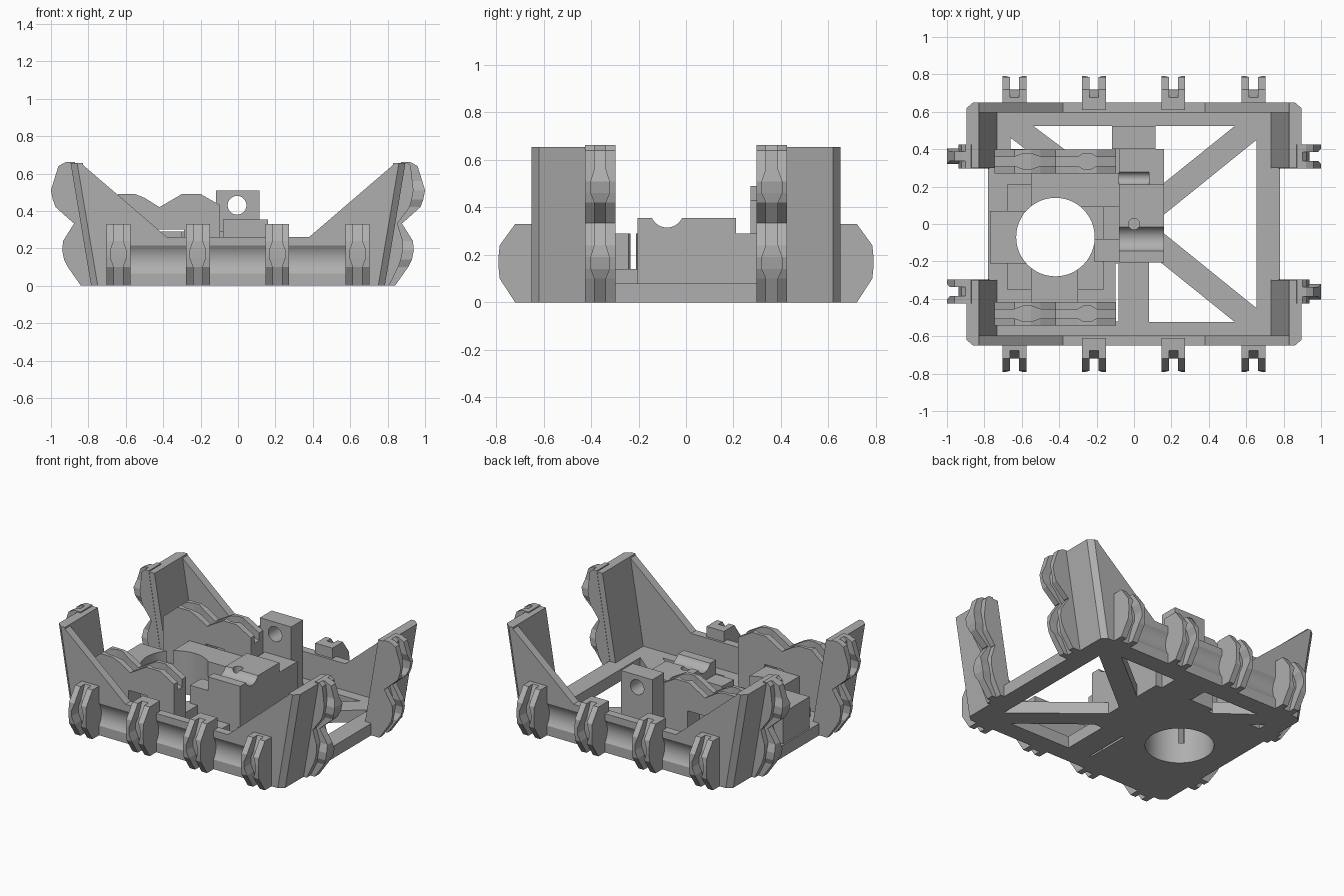
import bpy, bmesh, math
from mathutils import Matrix

if "Cube" in bpy.data.objects:
    bpy.data.objects.remove(bpy.data.objects["Cube"])

GREY = (0.43, 0.43, 0.43, 1)
grey = bpy.data.materials.new("plain grey")
grey.use_nodes = True
grey.diffuse_color = GREY
grey.node_tree.nodes["Principled BSDF"].inputs["Base Color"].default_value = GREY


def finish(name, bm):
    bmesh.ops.recalc_face_normals(bm, faces=bm.faces[:])
    mesh = bpy.data.meshes.new(name)
    bm.to_mesh(mesh)
    bm.free()
    mesh.materials.append(grey)
    ob = bpy.data.objects.new(name, mesh)
    bpy.context.scene.collection.objects.link(ob)
    return ob


def loft(name, rings):
    """Skin a row of matching rings and cap both ends."""
    bm = bmesh.new()
    rows = [[bm.verts.new(p) for p in ring] for ring in rings]
    n = len(rows[0])
    for a, b in zip(rows, rows[1:]):
        for i in range(n):
            j = (i + 1) % n
            bm.faces.new((a[i], a[j], b[j], b[i]))
    bm.faces.new(rows[0])
    bm.faces.new(rows[-1])
    return finish(name, bm)


def slab(name, outline, z0, z1):
    return loft(name, [[(x, y, z) for x, y in outline] for z in (z0, z1)])


def box(name, x0, x1, y0, y1, z0, z1):
    return slab(name, [(x0, y0), (x1, y0), (x1, y1), (x0, y1)], z0, z1)


def rod(name, centre, radius, length, axis):
    bm = bmesh.new()
    turn = {"x": Matrix.Rotation(math.pi / 2, 4, "Y"),
            "y": Matrix.Rotation(math.pi / 2, 4, "X"), "z": Matrix()}[axis]
    bmesh.ops.create_cone(bm, cap_ends=True, segments=48, radius1=radius, radius2=radius,
                          depth=length, matrix=Matrix.Translation(centre) @ turn)
    return finish(name, bm)


def cut(ob, *cutters):
    for c in cutters:
        m = ob.modifiers.new("cut", "BOOLEAN")
        m.operation, m.solver, m.object = "DIFFERENCE", "EXACT", c
    bpy.context.view_layer.update()
    mesh = bpy.data.meshes.new_from_object(
        ob.evaluated_get(bpy.context.evaluated_depsgraph_get()))
    ob.modifiers.clear()
    ob.data = mesh
    for c in cutters:
        bpy.data.objects.remove(c)
    mesh.shade_smooth()
    mesh.set_sharp_from_angle(angle=math.radians(30))


def clip(name, stations, place, female, half=0.064):
    """Snap clip: stations are (along, root, tip, swell); place maps across/out/along to space."""
    def part(label, span, top):
        rings = []
        for t, root, tip, swell in stations:
            a, b = span(swell)
            d = root + (tip - root) * top
            rings.append([place(u, v, t) for u, v in ((a, root), (b, root), (b, d), (a, d))])
        loft(name + label, rings)

    part("_base", lambda s: (-half, half), 0.6)
    if female:
        for side, label in ((-1, "_prong_a"), (1, "_prong_b")):
            part(label, lambda s: (side * (0.024 + 0.018 * s), side * half), 1)
    else:
        part("_tongue", lambda s: (-0.025 - 0.016 * s, 0.025 + 0.016 * s), 1)


# Base plate with triangular openings
base = box("base_plate", -0.78, 0.78, -0.62, 0.62, 0, 0.08)
openings = [
    [(0.10, -0.08), (0.16, -0.05), (0.655, -0.45), (0.655, 0.45), (0.16, 0.05), (0.10, 0.08)],
    [(0.08, 0.155), (0.54, 0.525), (0.08, 0.525)],
    [(0.08, -0.155), (0.54, -0.525), (0.08, -0.525)],
    [(-0.54, 0.525), (-0.10, 0.525), (-0.10, 0.36), (-0.32, 0.36)],
    [(-0.66, 0.46), (-0.66, 0.40), (-0.58, 0.40)],
]
cut(base, *[slab("opening", o, -0.1, 0.2) for o in openings],
    rod("bore", (-0.42, -0.07, 0), 0.21, 1, "z"),
    box("slot", -0.098, -0.083, -0.52, -0.21, -0.1, 0.2))

# Side walls, with a shallow groove along the outside
half_wall = [(0.73, 0), (0.84, 0.655), (0.38, 0.26)]
profile = half_wall + [(-x, z) for x, z in reversed(half_wall)]
for s, side in ((-1, "front"), (1, "back")):
    wall = loft(side + "_wall", [[(x, s * y, z) for x, z in profile] for y in (0.595, 0.65)])
    cut(wall, rod("groove", (0, s * 0.75, 0.14), 0.125, 1.3, "x"))

# Leaning corner plates
plan = [(0.83, 0.30), (0.895, 0.30), (0.895, 0.62), (0.86, 0.65), (0.83, 0.65)]
for sx, a in ((-1, "right"), (1, "left")):
    for sy, b in ((-1, "front"), (1, "back")):
        loft(f"{b}_{a}_corner_plate", [[(sx * (x - d), sy * y, z) for x, y in plan]
                                       for z, d in ((0, 0.11), (0.655, 0))])

# Clips along the front and back walls
wall_clip = [(0, 0.61, 0.72, 0), (0.10, 0.61, 0.785, 0), (0.15, 0.61, 0.79, 1),
             (0.19, 0.61, 0.79, 1), (0.24, 0.61, 0.785, 0), (0.33, 0.61, 0.72, 0)]
for sy, side in ((-1, "front"), (1, "back")):
    for i, cx in enumerate((-0.64, -0.215, 0.21, 0.64)):
        clip(f"{side}_clip_{i + 1}", wall_clip,
             lambda u, d, t: (cx + u, sy * d, t), True)


# Paired clips on the corner plates, prongs and tongues on opposite diagonals
def lean(z):
    return 0.76 + 0.168 * z


lower = [(0, 0.84, 0), (0.10, 0.91, 0), (0.14, 0.93, 1), (0.19, 0.94, 1),
         (0.24, 0.935, 0), (0.335, 0.875, 0)]
upper = [(0.335, 0.88, 0), (0.42, 0.975, 0), (0.46, 0.99, 1), (0.51, 1.0, 1),
         (0.56, 0.985, 0), (0.64, 0.96, 0), (0.662, 0.92, 0)]
for sx, a in ((-1, "right"), (1, "left")):
    for sy, b in ((-1, "front"), (1, "back")):
        for level, rows in (("lower", lower), ("upper", upper)):
            clip(f"{b}_{a}_{level}_clip", [(z, lean(z), tip, k) for z, tip, k in rows],
                 lambda u, d, t: (sx * d, sy * 0.362 + u, t), sx * sy > 0)

# Upright clip rails on either side of the round bore, on short posts
rail = [(-0.745, 0.30, 0.40, 0), (-0.64, 0.30, 0.49, 0), (-0.59, 0.30, 0.49, 1),
        (-0.55, 0.30, 0.49, 1), (-0.50, 0.30, 0.47, 0), (-0.42, 0.30, 0.42, 0),
        (-0.30, 0.30, 0.49, 0), (-0.27, 0.30, 0.49, 1), (-0.23, 0.30, 0.49, 1),
        (-0.20, 0.30, 0.49, 0), (-0.095, 0.30, 0.43, 0)]
for cy, side in ((-0.48, "front"), (0.335, "back")):
    clip(side + "_rail", rail, lambda u, d, t: (t, cy + u, d), True)
    box(side + "_rail_outer_post", -0.745, -0.43, cy - 0.064, cy + 0.064, 0, 0.301)
    box(side + "_rail_inner_post", -0.29, -0.095, cy - 0.064, cy + 0.064, 0, 0.301)

# Cradle blocks around the round bore
blocks = [
    ("cradle_step", -0.68, -0.16, -0.35, 0.21, 0.07, 0.14),
    ("cradle_end", -0.77, -0.55, -0.21, 0.07, 0.07, 0.29),
    ("cradle_back", -0.55, -0.08, 0.09, 0.272, 0.07, 0.29),
    ("cradle_front", -0.55, -0.30, -0.42, -0.22, 0.07, 0.29),
    ("cradle_inner", -0.215, -0.08, -0.20, -0.08, 0.07, 0.26),
]
for block in blocks:
    cut(box(*block), rod("bore", (-0.42, -0.07, 0.2), 0.21, 1, "z"))

# Centre block with a cross channel and a screw hole
centre = box("centre_block", -0.08, 0.16, -0.205, 0.21, 0, 0.355)
cut(centre, rod("channel", (0, -0.08, 0.385), 0.07, 1, "x"),
    rod("screw_hole", (0, 0, 0.3), 0.03, 0.4, "z"))
shelf = box("centre_shelf", -0.08, 0.16, 0.21, 0.40, 0, 0.29)
cut(shelf, rod("trough", (-0.02, 0.245, 0.30), 0.035, 0.2, "x"))

# Tower with a round through hole
tower = box("tower", -0.118, 0.115, 0.40, 0.525, 0, 0.51)
cut(tower, rod("through_hole", (-0.005, 0.46, 0.43), 0.05, 0.5, "y"))
